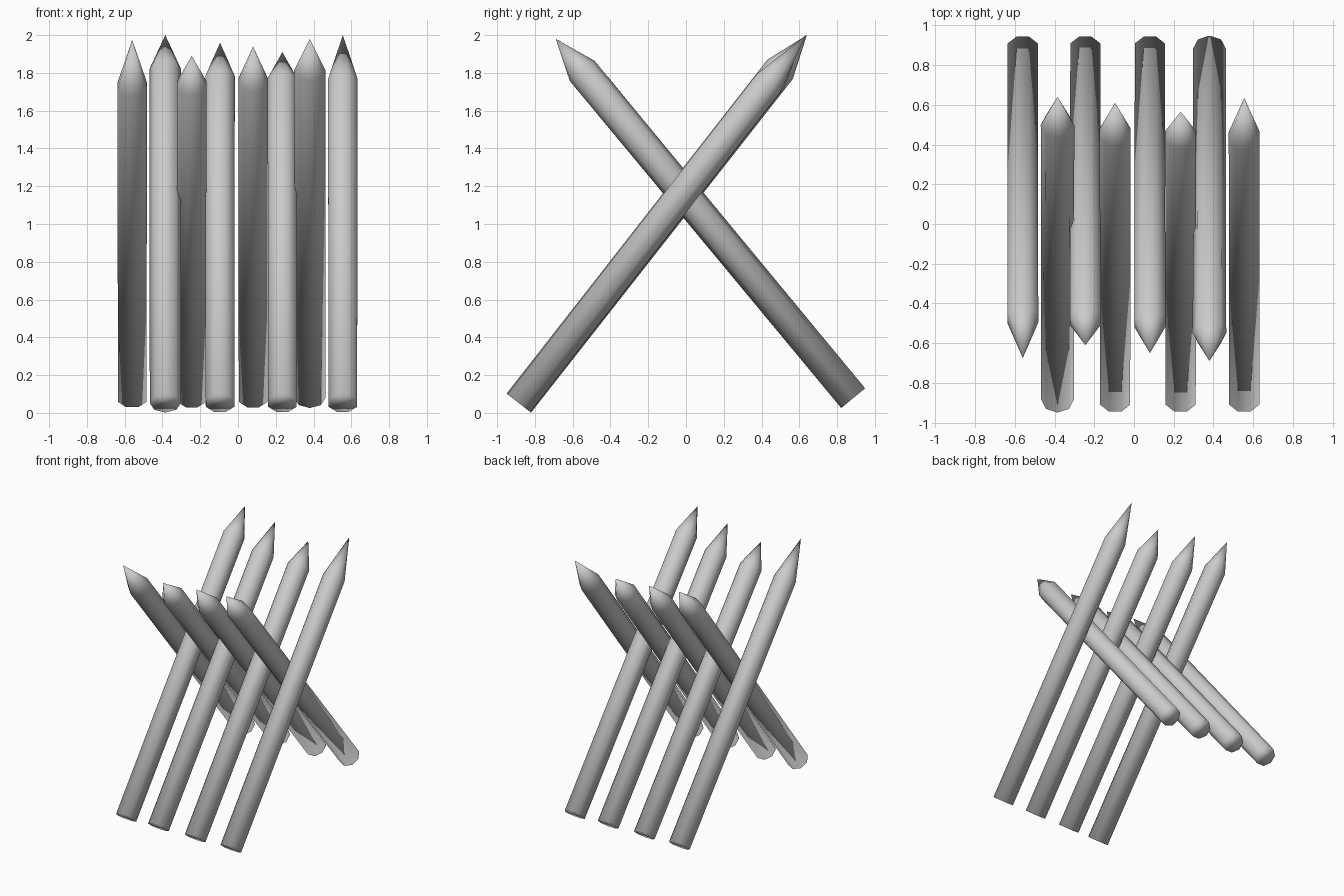
import bpy
import math
from mathutils import Vector, Matrix

cube = bpy.data.objects.get("Cube")
if cube:
    bpy.data.objects.remove(cube, do_unlink=True)

SIDES = 8
RADIUS = 0.0845

wood = bpy.data.materials.new("plain grey wood")
wood.use_nodes = True
grey = (0.6, 0.6, 0.6, 1)
wood.diffuse_color = grey
wood.node_tree.nodes["Principled BSDF"].inputs["Base Color"].default_value = grey


def stake(name, x, base, tip, point, roll):
    """Eight-sided pole from base to tip, sharpened over the length `point`."""
    start, end = Vector((x, *base)), Vector((x, *tip))
    length = (end - start).length

    def ring(r, z):
        angles = [roll + math.tau * (i + 0.5) / SIDES for i in range(SIDES)]
        return [(r * math.cos(a), r * math.sin(a), z) for a in angles]

    verts = ring(RADIUS * 0.97, 0) + ring(RADIUS, length - point) + [(0, 0, length)]
    faces = [tuple(reversed(range(SIDES)))]
    for i in range(SIDES):
        j = (i + 1) % SIDES
        faces.append((i, j, j + SIDES, i + SIDES))
        faces.append((i + SIDES, j + SIDES, 2 * SIDES))
    mesh = bpy.data.meshes.new(name)
    mesh.from_pydata(verts, [], faces)
    # The whole pole is softly shaded, end included
    mesh.shade_smooth()
    mesh.materials.append(wood)

    # Local axes: x stays sideways, z runs along the pole
    axis = (end - start).normalized()
    side = Vector((1, 0, 0))
    turn = Matrix((side, axis.cross(side), axis)).transposed()
    mesh.transform(Matrix.Translation(start) @ turn.to_4x4())
    obj = bpy.data.objects.new(name, mesh)
    bpy.context.collection.objects.link(obj)


FRONT_FOOT = (-0.885, 0.052)
BACK_FOOT = (0.885, 0.078)
HALF = math.pi / SIDES

# Poles with feet at the front: x, tip (y, z), point length, roll
for n, (x, tip, point, roll) in enumerate([
        (-0.385, (0.64, 2.0), 0.23, HALF),
        (-0.095, (0.61, 1.96), 0.25, 0),
        (0.235, (0.565, 1.91), 0.20, 0),
        (0.555, (0.635, 2.0), 0.32, 0)], 1):
    stake(f"front_stake_{n}", x, FRONT_FOOT, tip, point, roll)

# Poles with feet at the back, crossing between the others
for n, (x, tip, point, roll) in enumerate([
        (-0.56, (-0.675, 1.975), 0.32, 0),
        (-0.245, (-0.61, 1.89), 0.20, 0),
        (0.08, (-0.65, 1.94), 0.245, 0),
        (0.38, (-0.69, 1.98), 0.22, HALF)], 1):
    stake(f"back_stake_{n}", x, BACK_FOOT, tip, point, roll)
